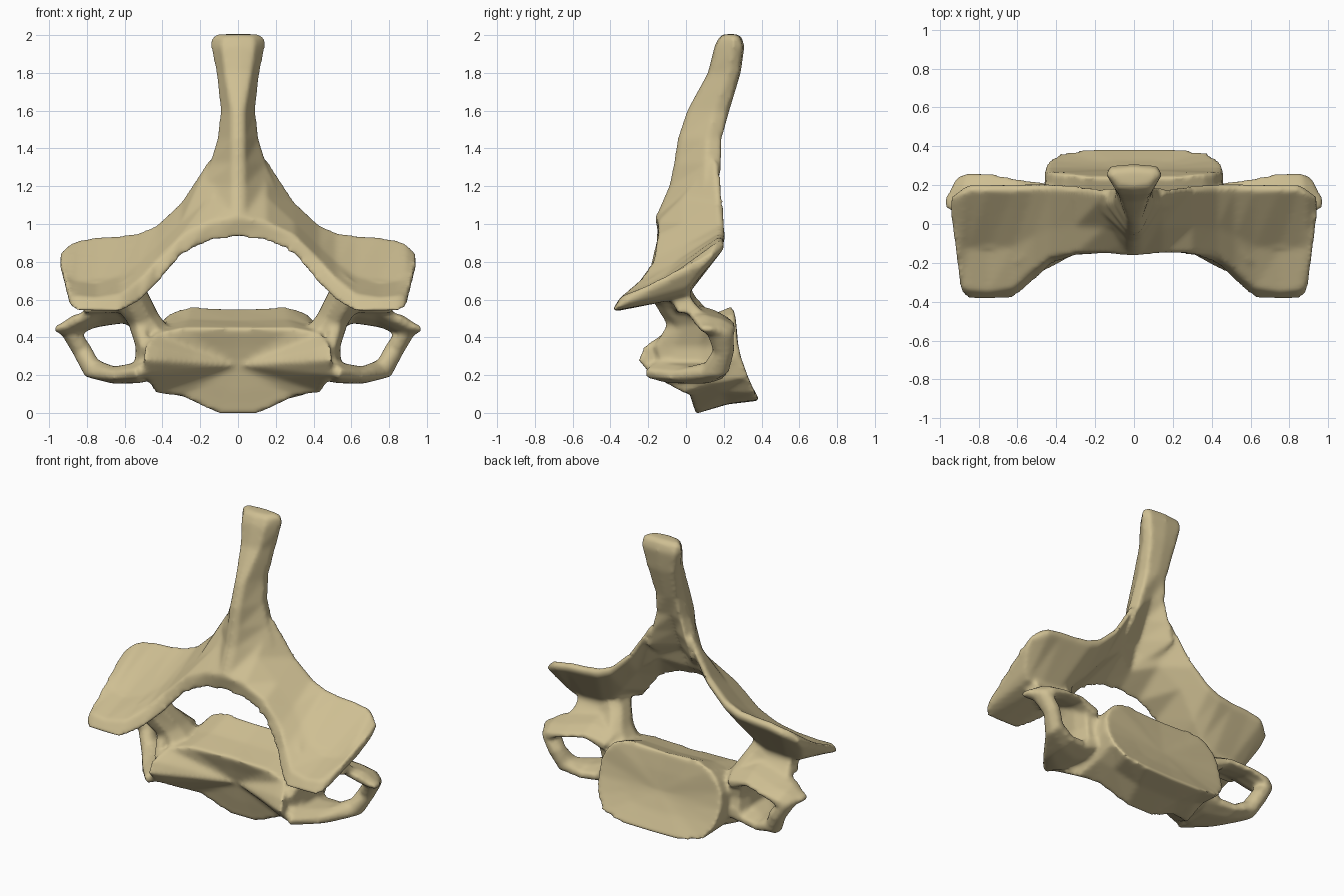
import bpy, bmesh, math
from mathutils import Vector

if "Cube" in bpy.data.objects:
    bpy.data.objects.remove(bpy.data.objects["Cube"])

bone = bpy.data.materials.new("bone_tan")
bone.diffuse_color = (0.62, 0.52, 0.29, 1)
bone.use_nodes = True
bone.node_tree.nodes["Principled BSDF"].inputs["Base Color"].default_value = bone.diffuse_color
bm = bmesh.new()


def loft(loops, caps=None):
    """Skin closed loops of equal length; caps may be two centre points."""
    part = bmesh.new()
    rings = [[part.verts.new(p) for p in lp] for lp in loops]
    n = len(rings[0])
    for a, b in zip(rings, rings[1:]):
        for i in range(n):
            part.faces.new((a[i], a[(i + 1) % n], b[(i + 1) % n], b[i]))
    for k, ring in enumerate((rings[0], rings[-1])):
        c = caps[k] if caps else sum((v.co for v in ring), Vector()) / n
        c = part.verts.new(c)
        for i in range(n):
            part.faces.new((ring[i], ring[(i + 1) % n], c))
    bmesh.ops.recalc_face_normals(part, faces=part.faces[:])
    tmp = bpy.data.meshes.new("tmp")
    part.to_mesh(tmp)
    part.free()
    bm.from_mesh(tmp)
    bpy.data.meshes.remove(tmp)


def sweep(path, s):
    """Octagonal bar along (x, y, z, half depth in y, half thickness, backward droop) points."""
    loops = []
    for i, (x, y, z, hy, hn, droop) in enumerate(path):
        a, b = path[max(i - 1, 0)], path[min(i + 1, len(path) - 1)]
        n = Vector((-(b[2] - a[2]), 0, b[0] - a[0])).normalized()
        lp = []
        for k in range(8):
            t = math.tau * (k + .5) / 8
            dy = hy * 1.08 * math.cos(t)
            p = Vector((x, y + dy, z - droop * dy)) + n * hn * 1.08 * math.sin(t)
            lp.append((p.x * s, p.y, p.z))
        loops.append(lp)
    loft(loops)


def mirrored(half):
    """Complete a half outline whose first and last points are on x = 0."""
    return [Vector(p) for p in half] + [Vector((-p[0], p[1], p[2])) for p in half[-2:0:-1]]


def inset(ring, centre, f, lift):
    """Smaller copy of a ring, kept closer to the rim in y by lift."""
    c = Vector(centre)
    return [Vector((p.x * f, c.y + (p.y - c.y) * lift, c.z + (p.z - c.z) * f)) for p in ring]


# Vertebral body: saddle-shaped front end, oval back end, slight waist
front = mirrored([(0, .05, -.005), (.1, .05, -.005), (.3, .02, .09), (.44, -.02, .105), (.495, -.19, .2),
                  (.505, -.26, .28), (.49, -.22, .36), (.44, -.13, .42), (.3, -.1, .45), (0, -.08, .45)])
back = mirrored([(0, .39, .065), (.22, .39, .07), (.37, .37, .1), (.44, .33, .19), (.46, .29, .3),
                 (.45, .27, .4), (.41, .265, .48), (.36, .26, .53), (.25, .245, .565), (0, .24, .55)])
mid = []
for a, b in zip(front, back):
    m = (a + b) / 2
    mid.append((m.x * .96, m.y, .28 + (m.z - .28) * .94))
cf, cb = (0, -.01, .25), (0, .28, .3)
loft([inset(front, cf, .5, .48), inset(front, cf, .85, .87), front, mid, back,
      inset(back, cb, .88, .85), inset(back, cb, .5, .42)], [cf, cb])

# Arch with articular plates: x, surface dip, then (y, z) of
# front-low, front-high, back-high, back-low corners
arch = [
    (0, 0, (-.14, .93), (-.165, 1.04), (.06, 1.3), (-.03, 1.02)),
    (.15, 0, (-.14, .91), (-.15, 1.01), (.18, 1.34), (.06, 1.07)),
    (.3, 0, (-.16, .835), (-.15, .94), (.2, 1.11), (.09, .95)),
    (.43, 0, (-.21, .68), (-.17, .81), (.21, .99), (.06, .79)),
    (.52, .01, (-.30, .59), (-.24, .71), (.21, .95), (.03, .70)),
    (.62, .03, (-.385, .535), (-.33, .63), (.205, .937), (.01, .63)),
    (.75, .05, (-.395, .535), (-.35, .61), (.205, .928), (0, .61)),
    (.85, .04, (-.39, .54), (-.34, .62), (.205, .91), (0, .63)),
    (.89, .02, (-.36, .56), (-.32, .62), (.18, .89), (.02, .67)),
    (.94, 0, (.03, .76), (.03, .8), (.14, .85), (.1, .78)),
]


def plate_section(r, s):
    x, dip, a, b, c, d = r
    m = (b[0] * .6 + c[0] * .4, b[1] * .6 + c[1] * .4 - dip)
    pts = [a, b, m, (c[0] - .03, c[1] + .005), (c[0], c[1] - .02), (c[0] - .01, c[1] - .05), d]
    if x > .92:
        pts = [a, b, ((b[0] + c[0]) / 2, (b[1] + c[1]) / 2), c, c, (c[0], c[1] - .03), d]
    return [(s * x, y, z) for y, z in pts]


loft([plate_section(r, s) for s, rows in ((-1, arch[:0:-1]), (1, arch)) for r in rows])

# Spinous process: z, front y, back y, back groove depth, half width; ridge at the front
spine = [(1.03, -.165, -.03, .02, .12), (1.2, -.09, .19, .14, .2), (1.32, -.065, .2, .09, .15),
         (1.45, -.045, .2, .03, .11), (1.6, .005, .23, 0, .092), (1.8, .115, .29, 0, .115),
         (1.94, .15, .31, 0, .145), (1.99, .175, .295, 0, .14), (2.005, .2, .27, 0, .11)]
loops = []
for z, yf, yb, g, w in spine:
    fw = .035 if z < 1.7 else w * .6
    ym = yf + (yb - yf) * .65
    loops.append(mirrored([(0, yf, z), (fw, yf + .01, z), (w, ym, z), (w * .85, yb - .01, z), (0, yb - g, z)]))
loft(loops)

for s in (-1, 1):
    # Pedicle joining body and articular plate
    sweep([(.41, .06, .36, .15, .09, 0), (.49, .03, .48, .13, .08, 0),
           (.56, -.06, .6, .11, .09, 0), (.63, -.1, .68, .1, .1, 0)], s)
    # Pillar under the plate, running down to the transverse bar
    loft([[(s * x, y, z) for x, y in ((xa, ya), (xb, ya + .02), (xb, yb), (xa, yb))]
          for z, xa, xb, ya, yb in ((.7, .5, .8, -.14, .0), (.6, .49, .8, -.1, .03),
                                    (.53, .47, .82, -.06, .09))])
    # Transverse process: drooping upper bar
    sweep([(.46, .08, .47, .13, .06, .2), (.6, .09, .53, .14, .035, .3), (.74, .13, .505, .13, .03, .3),
           (.86, .15, .465, .11, .045, .25), (.92, .145, .44, .08, .035, .25), (.97, .105, .445, .03, .015, 0)], s)
    # Outer strut and lower bar
    sweep([(.89, .18, .43, .07, .045, 0), (.825, .2, .33, .055, .05, 0), (.775, .16, .235, .07, .055, 0),
           (.66, .06, .2, .14, .045, 0), (.54, -.02, .21, .2, .055, 0), (.42, .05, .27, .15, .09, 0)], s)
    # Inner wall of the opening
    sweep([(.5, .04, .22, .15, .05, 0), (.495, 0, .35, .17, .045, 0), (.52, .05, .48, .14, .06, 0)], s)

mesh = bpy.data.meshes.new("vertebra")
bm.to_mesh(mesh)
bm.free()
mesh.materials.append(bone)
obj = bpy.data.objects.new("vertebra", mesh)
bpy.context.collection.objects.link(obj)

# Fuse the parts into one smooth bone
rem = obj.modifiers.new("fuse", 'REMESH')
rem.mode = 'VOXEL'
rem.voxel_size = .014
rem.use_smooth_shade = True
sm = obj.modifiers.new("soften", 'SMOOTH')
sm.factor = .5
sm.iterations = 7
